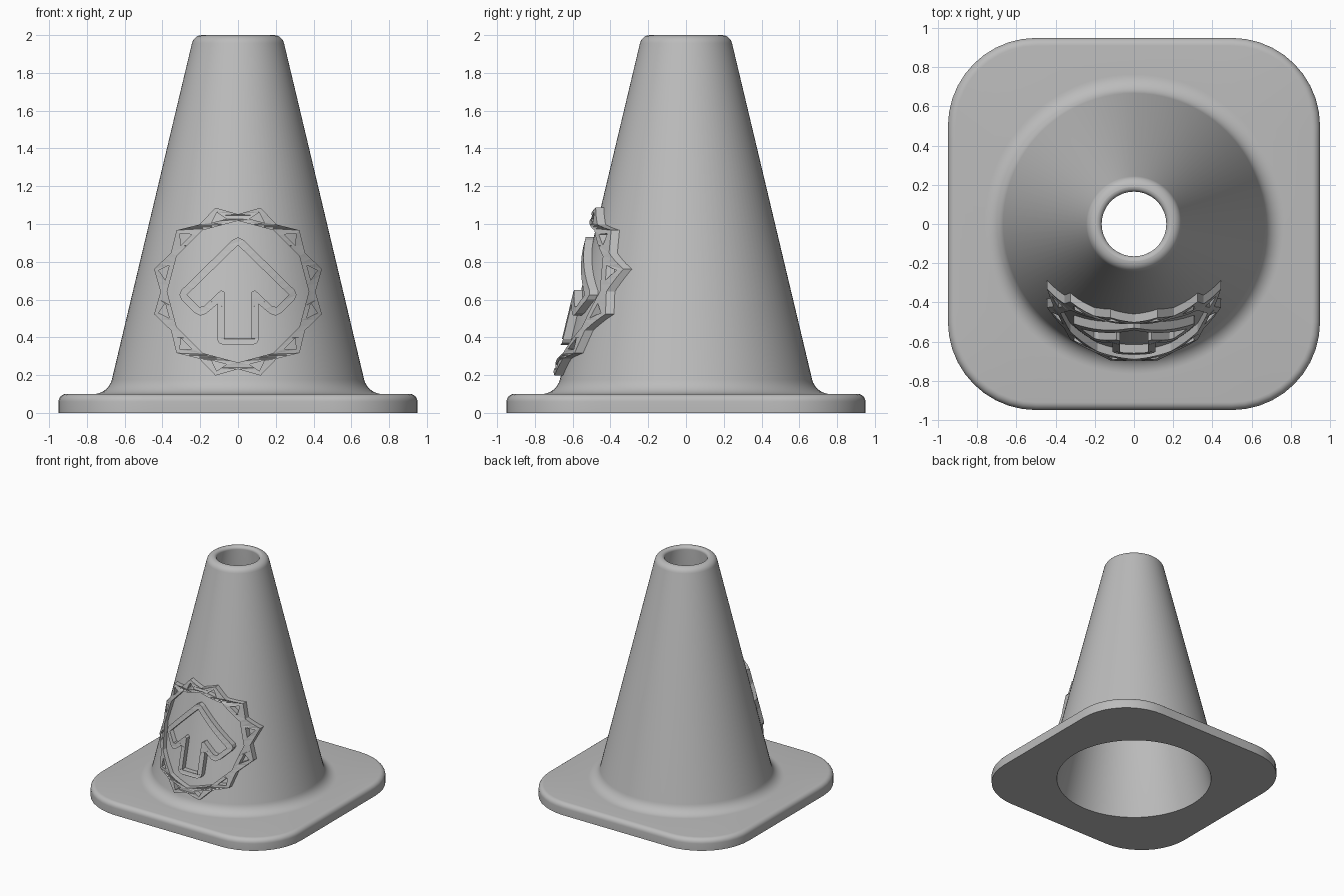
import bpy, bmesh
from math import sin, cos, pi, radians, sqrt, hypot
from mathutils import Vector

cube = bpy.data.objects.get("Cube")
if cube:
    bpy.data.objects.remove(cube, do_unlink=True)

grey = bpy.data.materials.new("cone_grey")
grey.use_nodes = True
colour = (0.5, 0.5, 0.5, 1)
grey.diffuse_color = colour
grey.node_tree.nodes["Principled BSDF"].inputs["Base Color"].default_value = colour


def add_object(name, mesh):
    mesh.materials.clear()
    mesh.materials.append(grey)
    obj = bpy.data.objects.new(name, mesh)
    bpy.context.collection.objects.link(obj)
    return obj


def finish(bm, mesh):
    bmesh.ops.recalc_face_normals(bm, faces=bm.faces)
    bm.to_mesh(mesh)
    bm.free()


def arc(cx, cz, r, start, end, n=6):
    angles = [radians(start + (end - start) * i / n) for i in range(n + 1)]
    return [(cx + r * cos(a), cz + r * sin(a)) for a in angles]


def cone_radius(z):
    return 0.243 + 0.24 * (1.958 - z)


# Rounded square outline of the foot
HALF, CORNER = 0.95, 0.45


def foot_outline(inset, arc_steps=10, side_steps=14):
    pts = []
    r, c = CORNER - inset, HALF - CORNER
    for k in range(4):
        quarter = []
        for i in range(arc_steps + 1):
            a = pi / 2 * i / arc_steps
            quarter.append((c + r * cos(a), c + r * sin(a)))
        for i in range(1, side_steps):
            quarter.append((c - 2 * c * i / side_steps, c + r))
        for x, y in quarter:
            for _ in range(k):
                x, y = -y, x
            pts.append((x, y))
    return pts


# Hollow cone and foot: one loft from square rings to round rings
rings = [(foot_outline(0), 0)]
rings += [(foot_outline(HALF - x), z) for x, z in arc(HALF - 0.04, 0.06, 0.04, 0, 90)]
profile = arc(0.765, 0.2, 0.1, 270, 193.5, 8)
profile += arc(0.19, 1.945, 0.055, 13.5, 90)
profile += arc(0.19, 1.975, 0.025, 90, 180, 4)
profile += [(0.625, 0)]
base = foot_outline(0)
for r, z in profile:
    rings.append(([(x * r / hypot(x, y), y * r / hypot(x, y)) for x, y in base], z))

bm = bmesh.new()
loops = [[bm.verts.new((x, y, z)) for x, y in pts] for pts, z in rings]
n = len(base)
for j, low in enumerate(loops):
    high = loops[(j + 1) % len(loops)]
    for i in range(n):
        k = (i + 1) % n
        bm.faces.new((low[i], low[k], high[k], high[i]))
mesh = bpy.data.meshes.new("cone_body")
finish(bm, mesh)
body = add_object("cone_body", mesh)
bpy.context.view_layer.objects.active = body
body.select_set(True)
bpy.ops.object.shade_smooth_by_angle(angle=radians(35))


# Reliefs: flat outlines with holes, extruded and wrapped on the cone
def subdivide(pts, step=0.04):
    out = []
    for i, p in enumerate(pts):
        a, b = Vector(p), Vector(pts[(i + 1) % len(pts)])
        count = max(1, round((b - a).length / step))
        out += [a.lerp(b, t / count) for t in range(count)]
    return out


def relief(name, outlines, rise=0.042, sink=0.02):
    curve = bpy.data.curves.new(name, "CURVE")
    curve.dimensions, curve.fill_mode = "2D", "BOTH"
    curve.extrude = 1
    for outline in outlines:
        pts = subdivide(outline)
        spline = curve.splines.new("POLY")
        spline.points.add(len(pts) - 1)
        for sp, p in zip(spline.points, pts):
            sp.co = (p.x, p.y, 0, 1)
        spline.use_cyclic_u = True
    temp = bpy.data.objects.new(name + "_outline", curve)
    bpy.context.collection.objects.link(temp)
    graph = bpy.context.evaluated_depsgraph_get()
    mesh = bpy.data.meshes.new_from_object(temp.evaluated_get(graph))
    bpy.data.objects.remove(temp, do_unlink=True)
    bm = bmesh.new()
    bm.from_mesh(mesh)
    bmesh.ops.remove_doubles(bm, verts=bm.verts, dist=0.0001)
    for v in bm.verts:
        x, z, side = v.co
        surface = -sqrt(cone_radius(z) ** 2 - x * x)
        v.co = (x, surface - (rise if side > 0 else -sink), z)
    for f in bm.faces:
        f.smooth = False
    finish(bm, mesh)
    mesh.name = name
    return add_object(name, mesh)


# Toothed ring with a small triangular opening in each tooth
CENTRE_Z, TEETH = 0.642, 12


def polar(r, degrees):
    a = radians(degrees)
    return (r * sin(a), CENTRE_Z + r * cos(a))


pitch = 360 / TEETH
outer, inner, openings = [], [], []
for i in range(TEETH):
    a = i * pitch
    outer += [polar(0.41, a), polar(0.46, a + pitch / 2)]
    inner.append(polar(0.375, a))
    tip = a + pitch / 2
    openings.append([polar(0.39, tip - 6), polar(0.435, tip), polar(0.39, tip + 6)])
relief("toothed_ring", [outer, inner] + openings)


# Arrow frame, mirrored from its right half
def mirrored(half):
    return half + [(-x, z) for x, z in reversed(half) if x > 0]


arrow_outer = [(0, 0.93), (0.03, 0.915), (0.3, 0.65), (0.31, 0.625), (0.3, 0.6),
               (0.23, 0.53), (0.2, 0.515), (0.17, 0.525), (0.11, 0.575),
               (0.11, 0.39), (0.1, 0.37), (0.075, 0.36)]
arrow_inner = [(0, 0.888), (0.27, 0.625), (0.205, 0.56), (0.18, 0.565),
               (0.09, 0.65), (0.072, 0.64), (0.072, 0.395)]
relief("arrow_frame", [mirrored(arrow_outer), mirrored(arrow_inner)])
